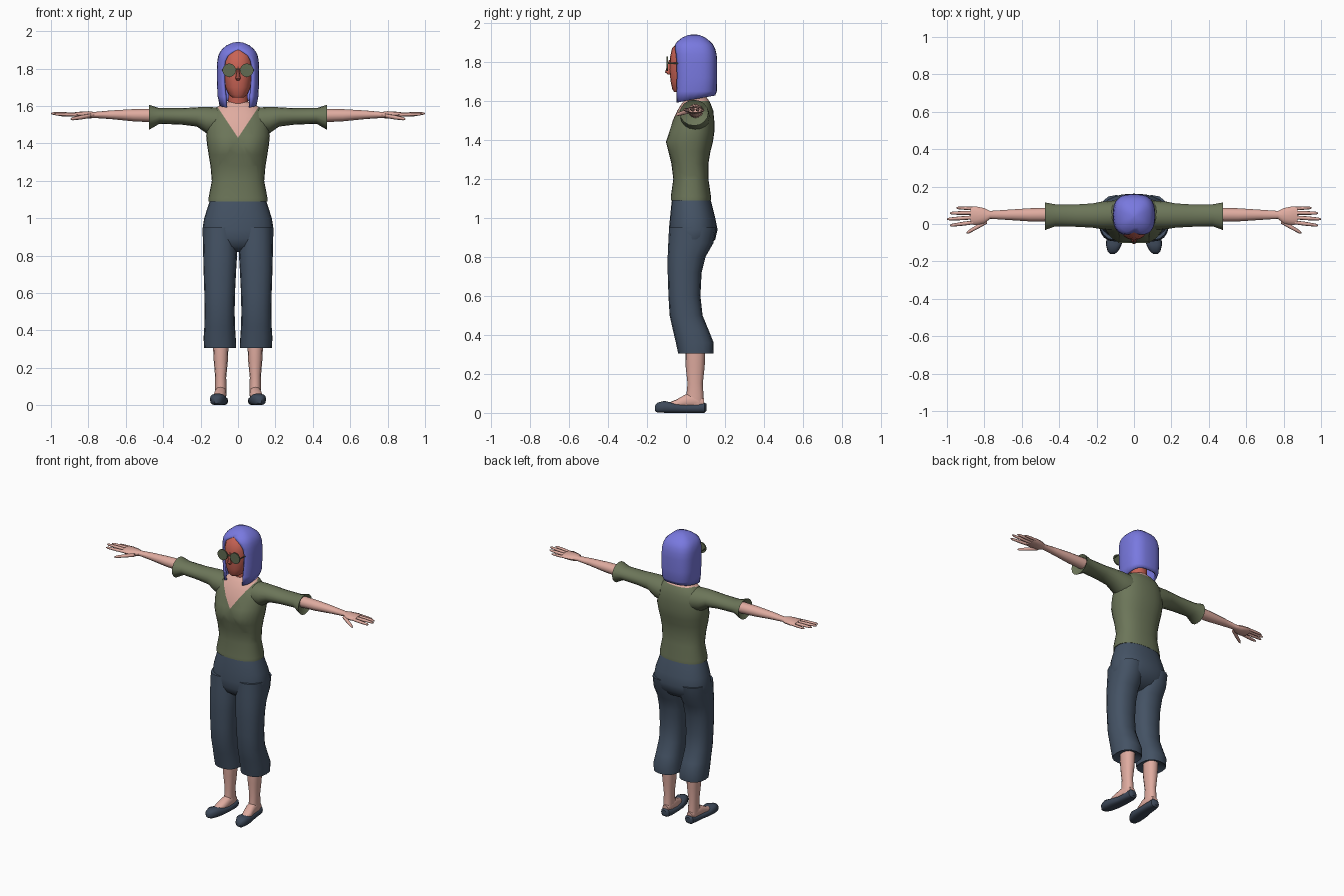
import bpy, bmesh, math
from mathutils import Vector


def colour(name, r, g, b):
    m = bpy.data.materials.new(name)
    m.diffuse_color = (r, g, b, 1)
    return m


HAIR = colour("violet_hair", .19, .19, .74)
RED = colour("red_face", .58, .125, .09)
SKIN = colour("pink_skin", .74, .41, .35)
SHIRT = colour("olive_shirt", .15, .18, .10)
PANTS = colour("slate_pants", .058, .085, .128)
SHOE = colour("dark_slate_shoe", .047, .066, .10)
LENS = colour("olive_lens", .12, .145, .085)


def finish(name, bm, mats, mirror=False, angle=40):
    bmesh.ops.recalc_face_normals(bm, faces=bm.faces)
    me = bpy.data.meshes.new(name)
    bm.to_mesh(me)
    bm.free()
    ob = bpy.data.objects.new(name, me)
    bpy.context.collection.objects.link(ob)
    for m in mats:
        me.materials.append(m)
    bpy.ops.object.select_all(action='DESELECT')
    ob.select_set(True)
    bpy.context.view_layer.objects.active = ob
    bpy.ops.object.shade_smooth_by_angle(angle=math.radians(angle))
    if mirror:
        mod = ob.modifiers.new("mirror", 'MIRROR')
        mod.use_mirror_merge = False
    return ob


def power(v, p):
    return math.copysign(abs(v) ** p, v)


def loft(axis, rings, n=16, p=0.85):
    """Skin rounded sections (t, a0, a1, b0, b1) placed along an axis."""
    bm = bmesh.new()
    rows = []
    for t, a0, a1, b0, b1 in rings:
        row = []
        for i in range(n):
            u = 2 * math.pi * i / n
            a = (a0 + a1) / 2 + (a1 - a0) / 2 * power(math.cos(u), p)
            b = (b0 + b1) / 2 + (b1 - b0) / 2 * power(math.sin(u), p)
            co = {'x': (t, a, b), 'y': (a, t, b), 'z': (a, b, t)}[axis]
            row.append(bm.verts.new(co))
        rows.append(row)
    for r, s in zip(rows, rows[1:]):
        for i in range(n):
            j = (i + 1) % n
            bm.faces.new((r[i], r[j], s[j], s[i]))
    bm.faces.new(rows[0])
    bm.faces.new(rows[-1])
    return bm


def centred(rings):
    return [(z, -w, w, y0, y1) for z, w, y0, y1 in rings]


# Shirt body with bust and a V neckline cut into the front
bm = loft('z', centred([
    (1.10, .12, -.05, .10), (1.09, .157, -.078, .128), (1.11, .157, -.078, .128),
    (1.20, .14, -.065, .115), (1.28, .147, -.075, .115), (1.34, .157, -.085, .125),
    (1.39, .165, -.088, .138), (1.44, .17, -.083, .145), (1.50, .165, -.068, .145),
    (1.55, .15, -.045, .14), (1.59, .12, -.02, .125), (1.61, .085, 0, .112),
    (1.625, .05, .01, .10)]), n=28)
for v in bm.verts:
    d = ((abs(v.co.x) - .075) / .06) ** 2 + ((v.co.z - 1.385) / .05) ** 2
    if v.co.y < 0:
        v.co.y -= .022 * math.exp(-d)
for sx in (1, -1):
    front = [f for f in bm.faces if f.calc_center_median().y < .05]
    geom = set(front)
    for f in front:
        geom.update(f.edges, f.verts)
    bmesh.ops.bisect_plane(bm, geom=list(geom), plane_co=(0, 0, 1.43),
                           plane_no=Vector((sx * .165, 0, -.11)).normalized())
bmesh.ops.bisect_plane(bm, geom=bm.verts[:] + bm.edges[:] + bm.faces[:],
                       plane_co=(0, 0, 1.6), plane_no=(0, 0, 1))
for f in bm.faces:
    c = f.calc_center_median()
    in_v = c.y < .05 and abs(c.x) * .165 < .11 * (c.z - 1.43)
    f.material_index = 1 if in_v or c.z > 1.6 else 0
finish("shirt_body", bm, [SHIRT, SKIN])

# Sleeves with flared cuffs
finish("sleeve", loft('x', [
    (.11, -.03, .125, 1.44, 1.592), (.17, -.028, .12, 1.455, 1.595),
    (.22, -.02, .11, 1.49, 1.593), (.30, -.015, .105, 1.50, 1.588),
    (.42, -.012, .105, 1.505, 1.588), (.475, -.032, .115, 1.473, 1.606),
    (.455, .01, .09, 1.51, 1.58)], p=1), [SHIRT], True)

# Forearms and palms
finish("forearm", loft('x', [
    (.44, .012, .088, 1.512, 1.585), (.56, .014, .084, 1.518, 1.583),
    (.68, .022, .076, 1.53, 1.576), (.77, .028, .07, 1.536, 1.568),
    (.80, .002, .085, 1.532, 1.572), (.85, -.006, .095, 1.537, 1.569),
    (.875, .0, .09, 1.541, 1.566)], n=12, p=1), [SKIN], True)

# Fingers and thumb: (name, base, tip, radius)
for name, a, b, r in [
        ("little_finger", (.85, .083, 1.553), (.95, .086, 1.55), .009),
        ("ring_finger", (.86, .060, 1.555), (.985, .058, 1.557), .0105),
        ("middle_finger", (.86, .035, 1.555), (1.0, .026, 1.56), .0105),
        ("index_finger", (.85, .010, 1.553), (.985, -.008, 1.556), .0105),
        ("thumb", (.785, .015, 1.548), (.895, -.048, 1.53), .0125)]:
    rings = []
    for t, k in ((0, 1), (.5, 1), (.9, .75), (1, .3)):
        x, y, z = Vector(a).lerp(Vector(b), t)
        rings.append((x, y - r * k, y + r * k, z - r * k * .9, z + r * k * .9))
    finish(name, loft('x', rings, n=8, p=1), [SKIN], True, 60)

# Trousers: hips, then cropped legs with a hollow hem
finish("trouser_hips", loft('z', centred([
    (1.12, .14, -.065, .115), (1.08, .155, -.074, .13), (1.00, .181, -.082, .15),
    (.94, .19, -.088, .162), (.89, .188, -.086, .15), (.85, .165, -.07, .115),
    (.82, .10, -.03, .06)]), n=24), [PANTS])
finish("trouser_leg", loft('z', [
    (.95, .003, .188, -.087, .155), (.87, .003, .188, -.091, .14),
    (.80, .005, .186, -.094, .10), (.72, .010, .184, -.094, .08),
    (.60, .016, .180, -.090, .074), (.50, .018, .178, -.084, .085),
    (.42, .016, .180, -.066, .118), (.36, .012, .184, -.052, .142),
    (.305, .012, .181, -.04, .14), (.325, .04, .15, -.01, .11)]), [PANTS], True)

# Lower legs, feet and shoes
finish("lower_leg", loft('z', [
    (.34, .050, .135, -.002, .10), (.24, .054, .130, -.002, .096),
    (.15, .063, .122, .008, .086), (.09, .062, .122, .002, .09),
    (.04, .064, .12, 0, .09)], n=12), [SKIN], True)
finish("foot", loft('y', [
    (-.09, .085, .128, .02, .052), (-.05, .070, .135, .02, .068),
    (0, .062, .125, .02, .096), (.05, .061, .122, .02, .105),
    (.093, .070, .112, .02, .075)], n=12), [SKIN], True)
finish("shoe", loft('y', [
    (-.16, .103, .127, .010, .036), (-.147, .085, .141, .002, .053),
    (-.11, .066, .150, 0, .062), (-.06, .056, .146, 0, .05),
    (0, .054, .132, 0, .043), (.06, .053, .126, 0, .046),
    (.095, .060, .120, 0, .053), (.106, .075, .106, .010, .046)],
    n=14, p=.7), [SHOE], True)

# Neck, head and nose
finish("neck", loft('z', centred([
    (1.605, .058, .002, .10), (1.64, .052, -.002, .095), (1.70, .05, -.01, .10)]),
    n=14, p=1), [RED])
finish("head", loft('z', centred([
    (1.645, .03, -.06, .03), (1.66, .05, -.07, .06), (1.70, .068, -.079, .10),
    (1.76, .079, -.085, .12), (1.82, .081, -.083, .13), (1.87, .074, -.072, .12),
    (1.90, .045, -.045, .09)]), n=20), [RED])
finish("nose", loft('z', centred([
    (1.735, .008, -.092, -.07), (1.748, .014, -.108, -.07),
    (1.77, .010, -.100, -.07), (1.81, .006, -.088, -.07)]), n=8), [RED])

# Round glasses: lenses, bridge and side arms
finish("lens", loft('y', [
    (y, .047 - .036, .047 + .036, 1.791 - .036, 1.791 + .036)
    for y in (-.101, -.093)], n=20, p=1), [LENS], True)
finish("glasses_bridge", loft('y', [
    (-.101, -.016, .016, 1.794, 1.802), (-.095, -.016, .016, 1.794, 1.802)],
    n=8), [LENS])
finish("glasses_arm", loft('y', [
    (-.095, .077, .083, 1.79, 1.797), (.03, .083, .089, 1.79, 1.797)],
    n=8), [LENS], True)

# Bobbed hair: a shell open at the face; (z, half width, front, back, half opening)
bm = bmesh.new()
rows, n, p = [], 24, .72
for k, (z, w, y0, y1, gap) in enumerate([
        (1.59, .100, -.062, .150, .066), (1.65, .109, -.062, .158, .070),
        (1.72, .113, -.063, .160, .077), (1.80, .113, -.065, .160, .079),
        (1.84, .111, -.066, .157, .073), (1.87, .105, -.064, .149, .055),
        (1.89, .096, -.057, .139, .028), (1.905, .084, -.045, .125, 0),
        (1.925, .060, -.020, .100, 0), (1.938, .030, .01, .07, 0),
        (1.942, .004, .036, .044, 0)]):
    a = math.asin((gap / w) ** (1 / p))
    row = []
    for i in range(n + 1):
        u = a + (2 * math.pi - 2 * a) * i / n
        x = w * power(math.sin(u), p)
        y = (y0 + y1) / 2 - (y1 - y0) / 2 * power(math.cos(u), p)
        lift = .18 * (y - y0) if k == 0 else 0
        row.append(bm.verts.new((x, y, z + lift)))
    rows.append(row)
for r, s in zip(rows, rows[1:]):
    for i in range(n):
        bm.faces.new((r[i], r[i + 1], s[i + 1], s[i]))
bm.faces.new(rows[-1][:-1])
bmesh.ops.remove_doubles(bm, verts=bm.verts, dist=.0002)
hair = finish("hair", bm, [HAIR], angle=50)
shell = hair.modifiers.new("thickness", 'SOLIDIFY')
shell.thickness = .014
shell.offset = -1
